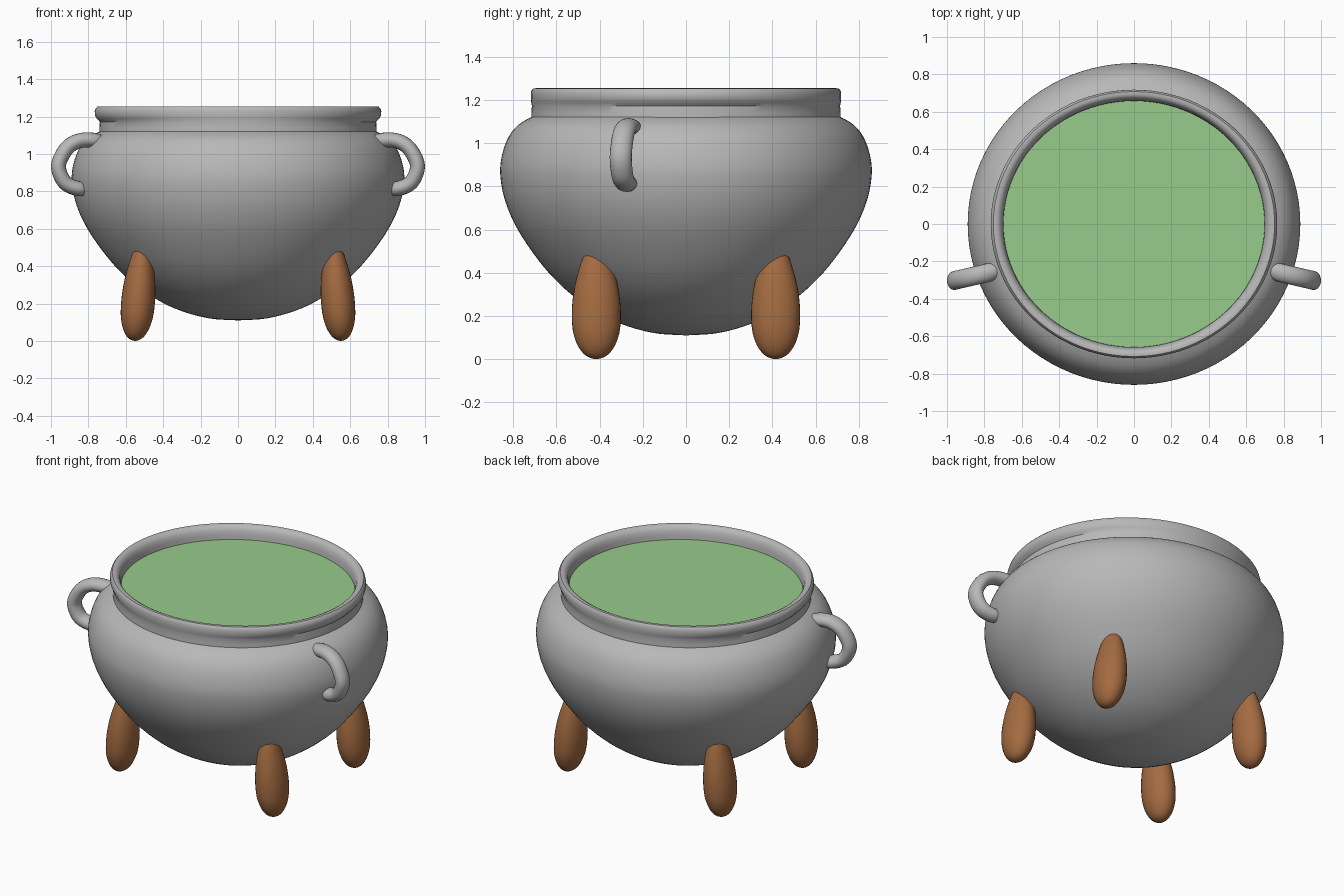
import bpy, bmesh, math
from mathutils import Vector

if "Cube" in bpy.data.objects:
    bpy.data.objects.remove(bpy.data.objects["Cube"])


def material(name, rgb):
    m = bpy.data.materials.new(name)
    m.diffuse_color = (*rgb, 1)
    m.use_nodes = True
    m.node_tree.nodes["Principled BSDF"].inputs["Base Color"].default_value = m.diffuse_color
    return m


IRON = material("iron_grey", (0.48, 0.48, 0.48))
WOOD = material("leg_brown", (0.37, 0.147, 0.052))
BREW = material("brew_green", (0.31, 0.6, 0.26))


def smooth_path(points, steps=4):
    """Catmull-Rom interpolation through the given tuples."""
    p = [Vector(q) for q in points]
    p = [2 * p[0] - p[1]] + p + [2 * p[-1] - p[-2]]
    out = []
    for i in range(1, len(p) - 2):
        a, b, c, d = p[i - 1:i + 3]
        for k in range(steps):
            t = k / steps
            out.append(0.5 * (2 * b + (c - a) * t + (2 * a - 5 * b + 4 * c - d) * t * t
                              + (3 * b - a - 3 * c + d) * t ** 3))
    return out + [p[-2]]


def loft(name, rings, mat, cap=False, angle=40):
    """Skin a list of equal-length closed rings."""
    bm = bmesh.new()
    rows = [[bm.verts.new(co) for co in ring] for ring in rings]
    n = len(rows[0])
    for r0, r1 in zip(rows, rows[1:]):
        for i in range(n):
            j = (i + 1) % n
            bm.faces.new((r0[i], r0[j], r1[j], r1[i]))
    if cap:
        bm.faces.new(rows[0])
        bm.faces.new(rows[-1])
    bmesh.ops.remove_doubles(bm, verts=bm.verts, dist=0.0004)
    bmesh.ops.recalc_face_normals(bm, faces=bm.faces)
    me = bpy.data.meshes.new(name)
    bm.to_mesh(me)
    bm.free()
    me.materials.append(mat)
    me.shade_smooth()
    me.set_sharp_from_angle(angle=math.radians(angle))
    ob = bpy.data.objects.new(name, me)
    bpy.context.collection.objects.link(ob)
    return ob


def oval(rx, ry, z, n=96, cx=0, cy=0):
    return [(cx + rx * math.cos(2 * math.pi * i / n),
             cy + ry * math.sin(2 * math.pi * i / n), z) for i in range(n)]


# Round belly of the pot (y radius, height), slightly wider in x
belly = [(0, .11), (.15, .121), (.30, .163), (.42, .222), (.535, .303), (.64, .405),
         (.735, .53), (.80, .64), (.842, .75), (.86, .86), (.85, .95),
         (.82, 1.03), (.775, 1.085), (.716, 1.12), (.68, 1.13)]
loft("pot_body", [oval(max(r, 0) * 1.034, max(r, 0), z) for r, z in smooth_path(belly)], IRON)

# Neck and rolled rim (x radius, y radius, height)
rim = [(.742, .716, 1.10), (.741, .716, 1.14), (.739, .713, 1.172), (.752, .716, 1.186),
       (.765, .718, 1.205), (.766, .718, 1.228), (.761, .715, 1.243), (.752, .708, 1.253),
       (.735, .692, 1.254), (.718, .677, 1.246), (.706, .667, 1.228),
       (.699, .659, 1.20), (.697, .657, 1.13)]
loft("pot_rim", [oval(*r) for r in rim], IRON)

# Liquid surface
loft("brew", [oval(.699, .659, 1.17), oval(0, 0, 1.17)], BREW)

# Four egg-shaped legs leaning slightly inward (height, relative width)
egg = [(0, 0), (.006, .25), (.025, .52), (.065, .77), (.12, .94), (.18, 1), (.25, .99),
       (.33, .90), (.42, .70), (.50, .42), (.54, 0)]
for sx, side in ((-1, "left"), (1, "right")):
    for sy, end in ((-1, "front"), (1, "back")):
        rings = [oval(.09 * max(w, 0), .113 * max(w, 0), z, 32,
                      sx * (.55 - .075 * z), sy * .415)
                 for z, w in smooth_path(egg, 3)]
        loft(f"{end}_{side}_leg", rings, WOOD, angle=60)

# Two loop handles with an oval section
loop = [(.72, 1.068), (.82, 1.075), (.885, 1.055), (.93, 1.01), (.96, .935), (.935, .86),
        (.89, .825), (.81, .805)]
path = smooth_path(loop)
for sx, side in ((-1, "left"), (1, "right")):
    rings = []
    for k, p in enumerate(path):
        t = (path[min(k + 1, len(path) - 1)] - path[max(k - 1, 0)]).normalized()
        edge = min(k, len(path) - 1 - k)
        size = (.7, .9)[edge] if edge < 2 else 1
        ring = []
        for i in range(20):
            a = 2 * math.pi * i / 20
            u, v = .04 * size * math.cos(a), .051 * size * math.sin(a)
            ring.append((sx * (p.x - t.y * u), -.302 + .23 * (.96 - p.x) + v, p.y + t.x * u))
        rings.append(ring)
    loft(f"{side}_handle", rings, IRON, cap=True, angle=60)
